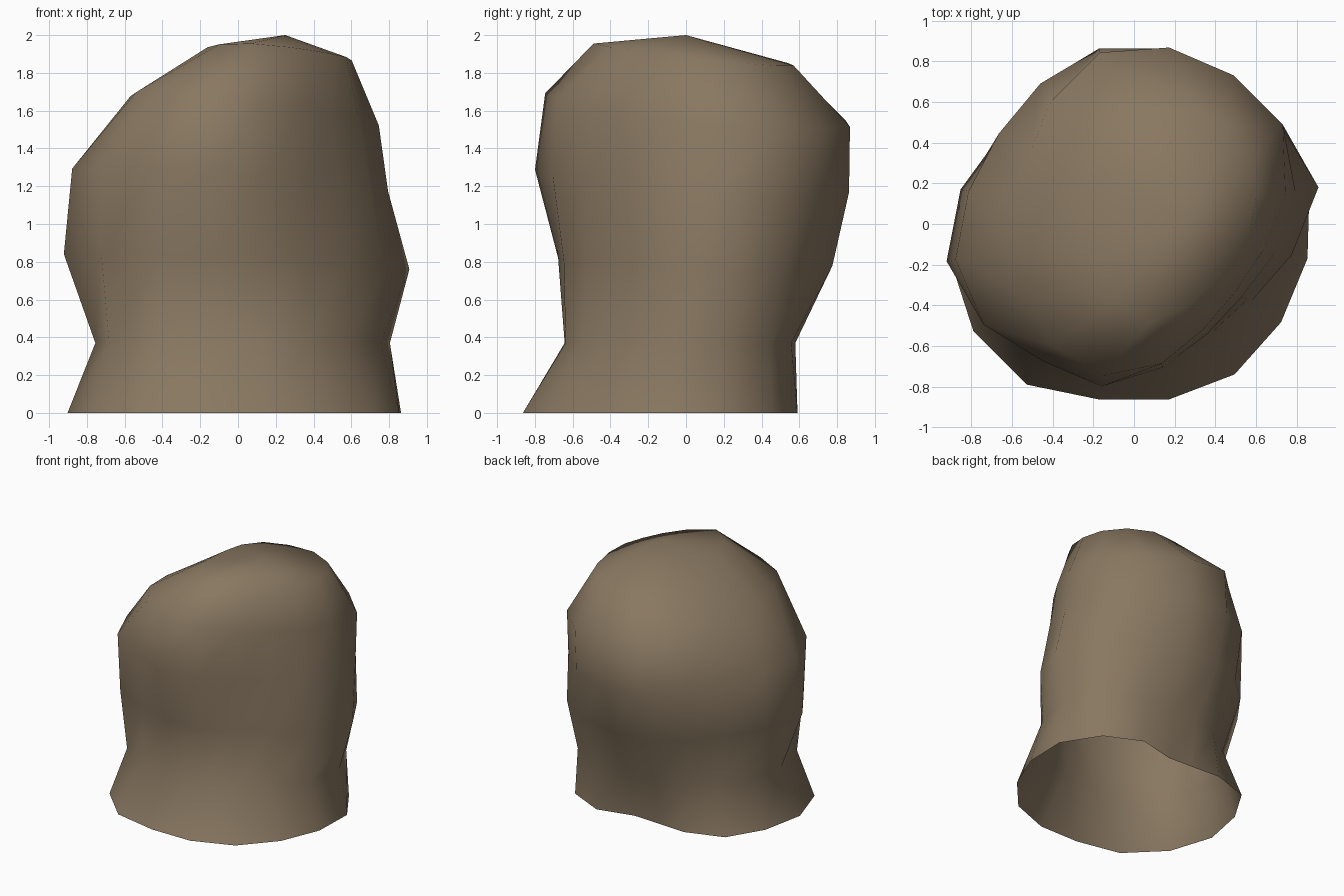
import bpy, bmesh, math

# Boulder: lofted open shell, each ring given as (centre, height, tilt x, tilt y, radii every 22.5 degrees)
RINGS = [
    (0, 0, 0.00, 0, 0,
     [.88, .82, .71, .53, .54, .655, .80, .85, .92, .95, .95, .88, .88, .89, .87, .87]),
    (0, 0, 0.37, 0, 0,
     [.82, .80, .67, .59, .59, .61, .66, .74, .77, .82, .76, .655, .65, .66, .69, .77]),
    (0, 0, 0.80, -.04, -.02,
     [.925, .88, .82, .79, .79, .78, .79, .87, .94, .87, .75, .69, .66, .63, .67, .79]),
    (0, 0, 1.23, -.06, -.06,
     [.81, .87, .87, .88, .88, .83, .80, .83, .895, .89, .81, .815, .72, .65, .64, .71]),
    (0, 0, 1.61, -.10, -.09,
     [.76, .88, .88, .885, .86, .73, .62, .57, .58, .65, .72, .76, .70, .62, .60, .65]),
    (.18, .05, 1.91, -.05, -.10,
     [.43, .48, .52, .53, .50, .47, .41, .36, .36, .41, .50, .55, .46, .40, .38, .40]),
]
SIDES = 16

bm = bmesh.new()
loops = []
for cx, cy, z, tx, ty, radii in RINGS:
    loop = []
    for i, r in enumerate(radii):
        a = math.tau * (i + .5) / SIDES
        x, y = cx + r * math.cos(a), cy + r * math.sin(a)
        loop.append(bm.verts.new((x, y, z + tx * x + ty * y)))
    loops.append(loop)

# Side walls
for low, high in zip(loops, loops[1:]):
    for i in range(SIDES):
        j = (i + 1) % SIDES
        bm.faces.new((low[i], low[j], high[j], high[i]))

# Crown
peak = bm.verts.new((.25, 0, 2))
for i in range(SIDES):
    bm.faces.new((loops[-1][i], loops[-1][(i + 1) % SIDES], peak))

for f in bm.faces:
    f.smooth = True

mesh = bpy.data.meshes.new("boulder")
bm.to_mesh(mesh)
bm.free()
rock = bpy.data.objects.new("boulder", mesh)
bpy.context.collection.objects.link(rock)

# Brown stone colour
stone = bpy.data.materials.new("brown_stone")
stone.diffuse_color = (.25, .187, .12, 1)
mesh.materials.append(stone)
